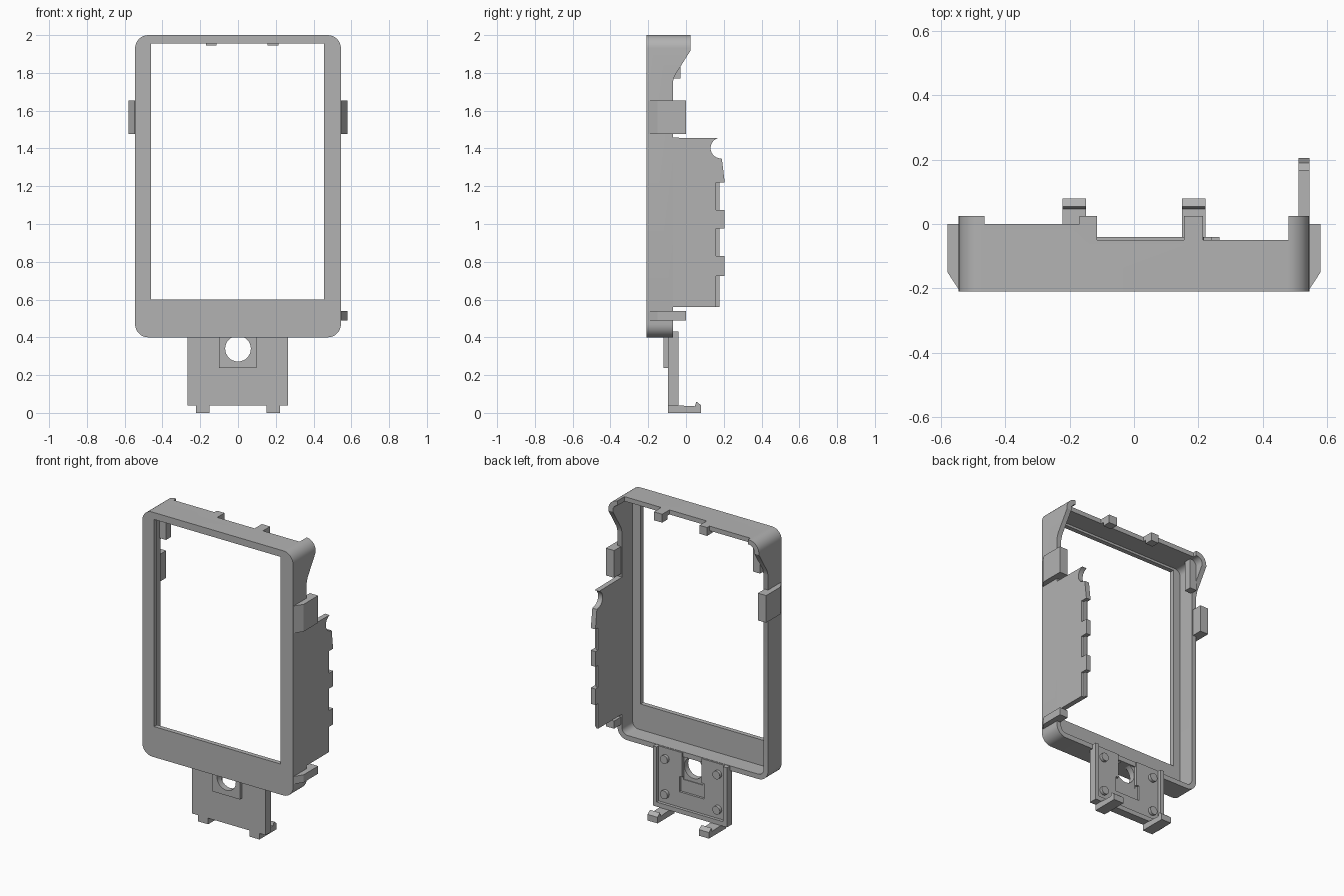
import bpy, bmesh
from math import sin, cos, pi, radians

cube = bpy.data.objects.get("Cube")
if cube:
    bpy.data.objects.remove(cube, do_unlink=True)

grey = bpy.data.materials.new("plain grey")
grey.use_nodes = True
COLOUR = (0.45, 0.45, 0.45, 1)
grey.diffuse_color = COLOUR
grey.node_tree.nodes["Principled BSDF"].inputs["Base Color"].default_value = COLOUR


def prism(name, pts, axis, a, b):
    """Extrude a 2D outline from a to b; outline is (y, z) along x or (x, z) along y."""
    bm = bmesh.new()
    place = (lambda p, d: (d, *p)) if axis == "x" else (lambda p, d: (p[0], d, p[1]))
    rings = [[bm.verts.new(place(p, d)) for p in pts] for d in (a, b)]
    for ring in rings:
        bm.faces.new(ring)
    for i in range(len(pts)):
        j = (i + 1) % len(pts)
        bm.faces.new((rings[0][i], rings[0][j], rings[1][j], rings[1][i]))
    bmesh.ops.recalc_face_normals(bm, faces=bm.faces)
    mesh = bpy.data.meshes.new(name)
    bm.to_mesh(mesh)
    bm.free()
    mesh.materials.append(grey)
    obj = bpy.data.objects.new(name, mesh)
    bpy.context.collection.objects.link(obj)
    return obj


def box(name, x, y, z):
    return prism(name, [(x[0], z[0]), (x[1], z[0]), (x[1], z[1]), (x[0], z[1])], "y", *y)


def arc(cx, cy, r, start, end, n):
    return [(cx + r * cos(radians(start + (end - start) * i / n)),
             cy + r * sin(radians(start + (end - start) * i / n))) for i in range(n + 1)]


def rounded(x, z, r):
    return (arc(x[1] - r, z[1] - r, r, 0, 90, 8) + arc(x[0] + r, z[1] - r, r, 90, 180, 8)
            + arc(x[0] + r, z[0] + r, r, 180, 270, 8) + arc(x[1] - r, z[0] + r, r, 270, 360, 8))


def cut(obj, cutters):
    """Subtract the cutters, bake the result and delete them."""
    for c in cutters:
        c.hide_render = True
        mod = obj.modifiers.new("cut", "BOOLEAN")
        mod.operation, mod.solver, mod.object = "DIFFERENCE", "EXACT", c
    graph = bpy.context.evaluated_depsgraph_get()
    mesh = bpy.data.meshes.new_from_object(obj.evaluated_get(graph))
    obj.modifiers.clear()
    obj.data = mesh
    for c in cutters:
        bpy.data.objects.remove(c, do_unlink=True)


def smooth(obj):
    bpy.ops.object.select_all(action="DESELECT")
    obj.select_set(True)
    bpy.context.view_layer.objects.active = obj
    bpy.ops.object.shade_smooth_by_angle(angle=radians(30))


# Bezel: hollow rounded shell with window, lowered sides and stepped top edge
frame = prism("bezel_frame", rounded((-0.545, 0.545), (0.4, 2.0), 0.07), "y", -0.21, 0.025)
cut(frame, [
    prism("cavity", rounded((-0.512, 0.512), (0.432, 1.97), 0.04), "y", -0.18, 0.3),
    box("window", (-0.46, 0.455), (-0.3, 0.1), (0.6, 1.955)),
    prism("side_slope", [(0.025, 1.92), (-0.06, 1.785), (-0.07, 1.75), (-0.07, 0.3),
                         (0.2, 0.3), (0.2, 1.92)], "x", -0.8, 0.8),
    box("top_step_middle", (-0.115, 0.155), (-0.05, 0.2), (1.9, 2.1)),
    box("top_step_left", (0.215, 0.48), (-0.05, 0.2), (1.9, 2.1)),
    box("top_step_right", (-0.465, -0.17), (0.0, 0.2), (1.9, 2.1)),
])
smooth(frame)

# Small catches under the top edge and the hanging corner clip
for side, x in (("left", (0.155, 0.215)), ("right", (-0.17, -0.115))):
    box("top_catch_" + side, x, (-0.03, 0.025), (1.945, 1.972))
box("corner_clip", (-0.515, -0.465), (-0.08, -0.03), (1.77, 1.975))

# Deep side panel with round bite, hooks and a thin inner lip
panel = ([(-0.07, 0.56), (0.16, 0.56), (0.16, 0.725), (0.205, 0.725), (0.205, 0.83),
          (0.16, 0.83), (0.16, 0.975), (0.205, 0.975), (0.205, 1.075), (0.16, 1.075),
          (0.16, 1.22), (0.205, 1.22), (0.19, 1.345)]
         + arc(0.185, 1.402, 0.055, 270, 108, 12) + [(-0.07, 1.457)])
smooth(prism("side_panel", panel, "x", 0.512, 0.545))
for i, z in enumerate(((0.56, 0.725), (0.83, 0.975), (1.075, 1.22))):
    box(f"panel_lip_{i + 1}", (0.512, 0.527), (0.16, 0.178), z)


# Outer side lugs, chamfered toward the front
def lug(name, side, z):
    outline = [(0.52, -0.2), (0.547, -0.2), (0.58, -0.15), (0.58, 0.0), (0.52, 0.0)]
    obj = prism(name, outline, "y", *z)
    for v in obj.data.vertices:
        x, depth, y = v.co
        v.co = (side * x, y, depth)
    if side > 0:
        obj.data.flip_normals()


lug("upper_lug_left", 1, (1.477, 1.655))
lug("upper_lug_right", -1, (1.477, 1.655))
lug("lower_lug_left", 1, (0.49, 0.54))

# Lower bracket: tray with rim, front boss, pocket and round hole
bracket = box("lower_bracket", (-0.268, 0.266), (-0.095, -0.04), (0.04, 0.43))
cut(bracket, [
    box("tray", (-0.24, 0.24), (-0.06, 0.1), (0.07, 0.5)),
    box("pocket", (-0.07, 0.07), (-0.08, 0.1), (0.25, 0.5)),
    box("lower_pocket", (-0.09, 0.09), (-0.075, 0.1), (0.17, 0.27)),
    box("top_notch", (-0.6, 0.6), (-0.2, -0.07), (0.4, 0.5)),
    prism("hole", arc(0, 0.34, 0.068, 0, 348.75, 31), "y", -0.3, 0.3),
])
boss = box("bracket_boss", (-0.1, 0.097), (-0.12, -0.095), (0.238, 0.4))
cut(boss, [prism("hole", arc(0, 0.34, 0.068, 0, 348.75, 31), "y", -0.3, 0.3)])
smooth(bracket)
smooth(boss)

# Rivets and hooked feet
hook = [(-0.095, 0), (0.08, 0), (0.08, 0.04), (0.055, 0.06), (0.047, 0.035), (-0.095, 0.042)]
for side, s in (("left", 1), ("right", -1)):
    prism("hook_foot_" + side, hook, "x", s * 0.15, s * 0.222)
    for level, z in (("lower", 0.13), ("upper", 0.36)):
        smooth(prism(f"rivet_{level}_{side}", arc(s * 0.19, z, 0.027, 0, 337.5, 15),
                     "y", -0.06, -0.04))
